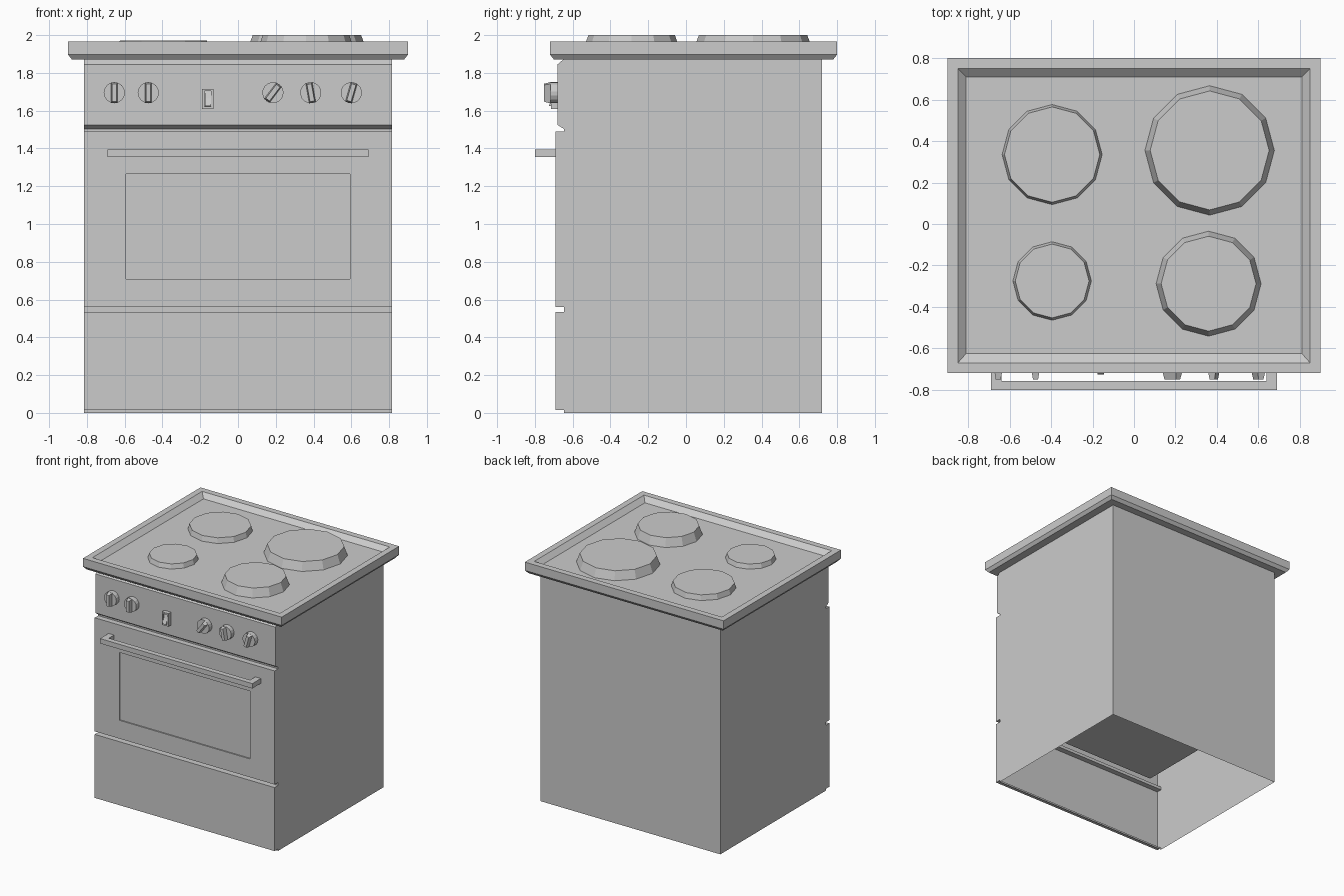
import bpy, bmesh, math
from mathutils import Matrix, Vector

if "Cube" in bpy.data.objects:
    bpy.data.objects.remove(bpy.data.objects["Cube"])


def finish(name, bm):
    bmesh.ops.recalc_face_normals(bm, faces=bm.faces)
    me = bpy.data.meshes.new(name)
    bm.to_mesh(me)
    bm.free()
    ob = bpy.data.objects.new(name, me)
    bpy.context.collection.objects.link(ob)
    return ob


def prism(points, offset):
    """Closed solid from a flat outline swept by offset."""
    bm = bmesh.new()
    face = bm.faces.new([bm.verts.new(p) for p in points])
    res = bmesh.ops.extrude_face_region(bm, geom=[face], use_keep_orig=True)
    bmesh.ops.translate(bm, vec=offset,
                        verts=[v for v in res["geom"] if isinstance(v, bmesh.types.BMVert)])
    bmesh.ops.recalc_face_normals(bm, faces=bm.faces)
    return bm


def loft(rings, cap_start=True):
    """Skin a stack of equal-length vertex rings."""
    bm = bmesh.new()
    vr = [[bm.verts.new(p) for p in r] for r in rings]
    n = len(vr[0])
    for a, b in zip(vr, vr[1:]):
        for i in range(n):
            bm.faces.new((a[i], a[(i + 1) % n], b[(i + 1) % n], b[i]))
    if cap_start:
        bm.faces.new(vr[0])
    bm.faces.new(vr[-1])
    return bm


def rect(x0, x1, y0, y1, z):
    return [(x0, y0, z), (x1, y0, z), (x1, y1, z), (x0, y1, z)]


def circle(r, z, n, start=0.0):
    return [(r * math.cos(start + i * math.tau / n),
             r * math.sin(start + i * math.tau / n), z) for i in range(n)]


# Body shell: side profile with drawer, door and control panel, open at the bottom
profile = [(-.645, 0), (-.645, .015), (-.69, .015), (-.69, .535), (-.645, .535),
           (-.645, .56), (-.69, .56), (-.69, 1.49), (-.645, 1.49), (-.645, 1.502),
           (-.68, 1.525), (-.68, 1.845), (-.645, 1.875), (.72, 1.875), (.72, 0)]
bm = prism([(-.815, y, z) for y, z in profile], (1.63, 0, 0))
bottom = [f for f in bm.faces if all(abs(v.co.z) < 1e-4 for v in f.verts)]
bmesh.ops.delete(bm, geom=bottom, context='FACES')

# Oven window recessed into the door face
door = next(f for f in bm.faces
            if all(abs(v.co.y + .69) < 1e-4 for v in f.verts) and f.calc_center_median().z > .6)
bmesh.ops.inset_region(bm, faces=[door], thickness=.1)
mid = door.calc_center_median().z
for v in door.verts:
    v.co.x = math.copysign(.592, v.co.x)
    v.co.z = 1.265 if v.co.z > mid else .71
res = bmesh.ops.extrude_discrete_faces(bm, faces=[door])
bmesh.ops.translate(bm, vec=(0, .01, 0), verts=res["faces"][0].verts)
bmesh.ops.remove_doubles(bm, verts=bm.verts, dist=1e-5)
finish("stove_body", bm)

# Oven compartment inside the shell, seen from below
finish("oven_box", loft([rect(-.7, .7, -.64, .6, .59), rect(-.7, .7, -.64, .6, 1.4)]))

# Cooktop tray with bevelled underside and sunken plate
finish("cooktop", loft([
    rect(-.88, .88, -.70, .78, 1.872),
    rect(-.90, .90, -.72, .80, 1.897),
    rect(-.90, .90, -.72, .80, 1.965),
    rect(-.85, .85, -.67, .75, 1.965),
    rect(-.81, .81, -.625, .71, 1.93)]))

# Hot plates: centre, base radius, top radius, top height
plates = [("back_left", -.395, .335, .242, .23, 1.972),
          ("front_left", -.395, -.275, .19, .178, 1.967),
          ("back_right", .365, .355, .313, .287, 2.0),
          ("front_right", .36, -.288, .254, .229, 2.0)]
for name, x, y, r0, r1, top in plates:
    ob = finish("hot_plate_" + name, loft([circle(r0, 1.928, 12), circle(r1, top, 12)]))
    ob.location = (x, y, 0)

# Door handle: one U-shaped bar
u = [(-.69, -.688), (-.69, -.80), (.69, -.80), (.69, -.688),
     (.64, -.688), (.64, -.757), (-.64, -.757), (-.64, -.688)]
finish("door_handle", prism([(x, y, 1.355) for x, y in u], (0, 0, .04)))

# Knobs: disc plus tapered grip, built facing +z and turned to the front
to_front = Matrix.Rotation(math.radians(90), 4, 'X')
for i, (x, turn) in enumerate([(-.655, 0), (-.475, 0), (.185, -37), (.385, 10), (.6, -16)]):
    m = (Matrix.Translation((x, -.678, 1.695)) @ to_front
         @ Matrix.Rotation(math.radians(turn), 4, 'Z'))
    for part, rings in (("disc", [circle(.056, 0, 16), circle(.056, .04, 16)]),
                        ("grip", [rect(-.018, .018, -.054, .054, .038),
                                  rect(-.012, .012, -.046, .046, .073)])):
        bm = loft(rings)
        bm.transform(m)
        finish(f"knob_{part}_{i + 1}", bm)

# Switch: hollow frame with a tilted rocker
bm = loft([rect(-.03, .03, -.053, .053, 0), rect(-.03, .03, -.053, .053, .035),
           rect(-.018, .018, -.041, .041, .035), rect(-.018, .018, -.041, .041, .015)])
bm.transform(Matrix.Translation((-.16, -.679, 1.662)) @ to_front)
finish("switch_frame", bm)
wedge = [(-.69, 1.622), (-.726, 1.625), (-.71, 1.665), (-.70, 1.702), (-.69, 1.702)]
finish("switch_rocker", prism([(-.176, y, z) for y, z in wedge], (.032, 0, 0)))
